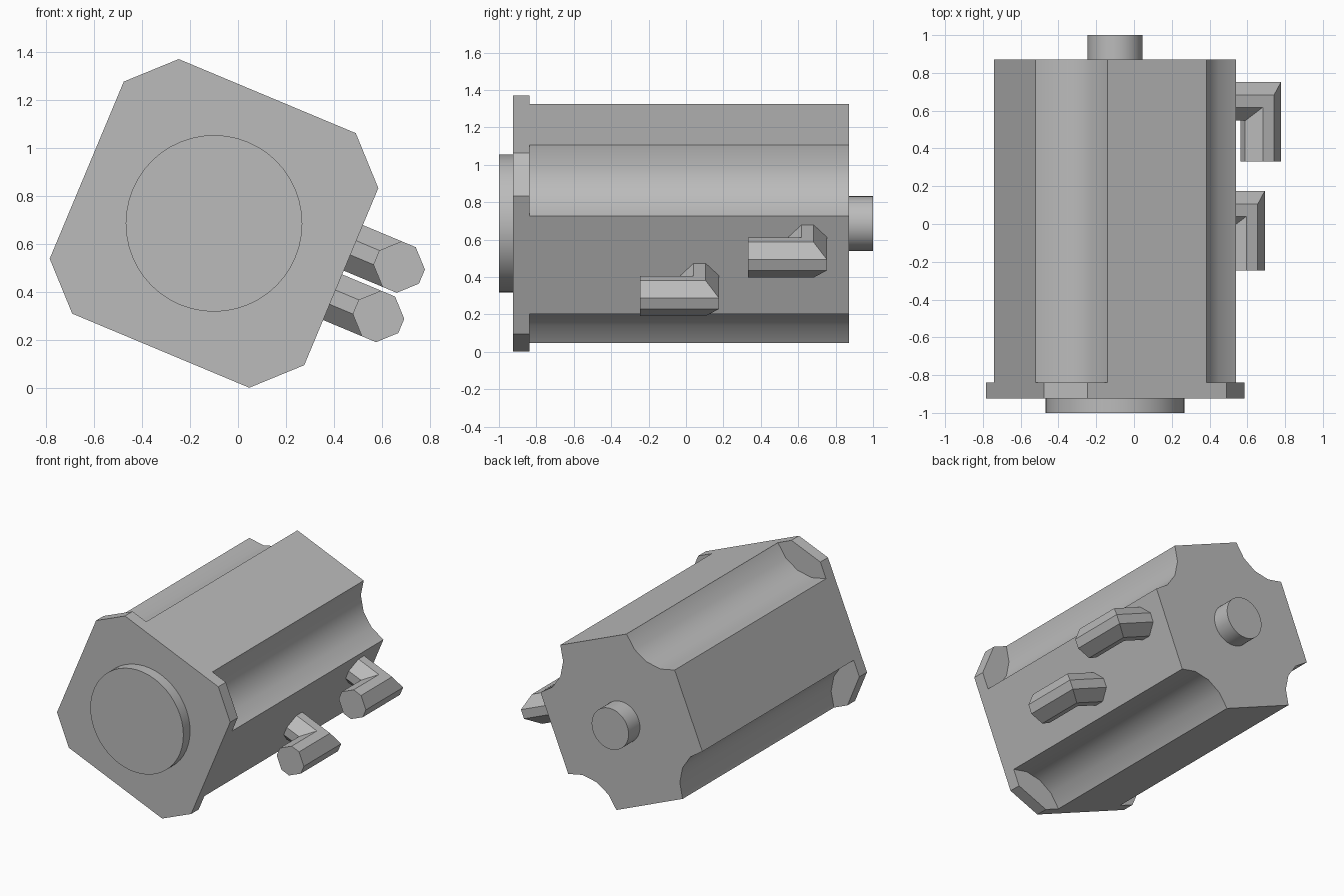
import bpy, bmesh, math
from mathutils import Matrix, Vector

cube = bpy.data.objects.get("Cube")
if cube:
    bpy.data.objects.remove(cube, do_unlink=True)

# One painted metal colour
metal = bpy.data.materials.new("grey_metal")
metal.use_nodes = True
colour = (0.5, 0.5, 0.5, 1)
metal.diffuse_color = colour
metal.node_tree.nodes["Principled BSDF"].inputs["Base Color"].default_value = colour

# The motor lies along y and is rolled about its axis
PLACE = Matrix.Translation((-0.1, 0, 0.686)) @ Matrix.Rotation(math.radians(22.7), 4, 'Y')
HALF = 0.575


def loft(name, rings, smooth=False):
    """Skin a row of matching rings and cap both ends."""
    bm = bmesh.new()
    loops = [[bm.verts.new(PLACE @ Vector(p)) for p in ring] for ring in rings]
    n = len(loops[0])
    for a, b in zip(loops, loops[1:]):
        for i in range(n):
            j = (i + 1) % n
            bm.faces.new((a[i], a[j], b[j], b[i]))
    bm.faces.new(loops[0])
    bm.faces.new(loops[-1])
    bmesh.ops.recalc_face_normals(bm, faces=bm.faces)
    mesh = bpy.data.meshes.new(name)
    bm.to_mesh(mesh)
    bm.free()
    mesh.materials.append(metal)
    obj = bpy.data.objects.new(name, mesh)
    bpy.context.collection.objects.link(obj)
    if smooth:
        bpy.ops.object.select_all(action='DESELECT')
        obj.select_set(True)
        bpy.context.view_layer.objects.active = obj
        bpy.ops.object.shade_smooth_by_angle(angle=math.radians(35))
    return obj


def extrude(name, outline, y0, y1, smooth=False):
    return loft(name, [[(x, y, z) for x, z in outline] for y in (y0, y1)], smooth)


def circle(radius, n=48):
    return [(radius * math.cos(i * math.tau / n), radius * math.sin(i * math.tau / n))
            for i in range(n)]


def chamfered_square(half, flat):
    corner = [(half, flat), (flat, half)]
    return four_corners(corner)


def four_corners(corner):
    """Repeat one corner outline by quarter turns."""
    out = []
    for _ in range(4):
        out += corner
        corner = [(-z, x) for x, z in corner]
    return out


# Body with a concave flute along each corner
FLUTE, STEPS = 0.291, 4
flute = []
for i in range(STEPS + 1):
    a = math.pi / 2 * i / STEPS
    flute.append((HALF - FLUTE * math.sin(a), HALF - FLUTE * math.cos(a)))
extrude("motor_body", four_corners(flute), -0.84, 0.872, True)

# Mounting flange, locating boss and rear shaft
extrude("mounting_flange", chamfered_square(HALF, 0.4), -0.924, -0.838)
extrude("front_boss", circle(0.368), -1.0, -0.92, True)
extrude("rear_shaft", circle(0.146), 0.87, 1.0, True)

# Two mitred elbow connectors on the left side
section = chamfered_square(0.103, 0.032)
REACH = 0.782
for name, y, z in (("rear_connector", 0.65, 0.13), ("front_connector", 0.073, -0.093)):
    loft(name, [
        [(HALF - 0.01, y + a, z + b) for a, b in section],
        [(REACH + a, y + a, z + b) for a, b in section],
        [(REACH + a, y - 0.318, z + b) for a, b in section],
    ])
